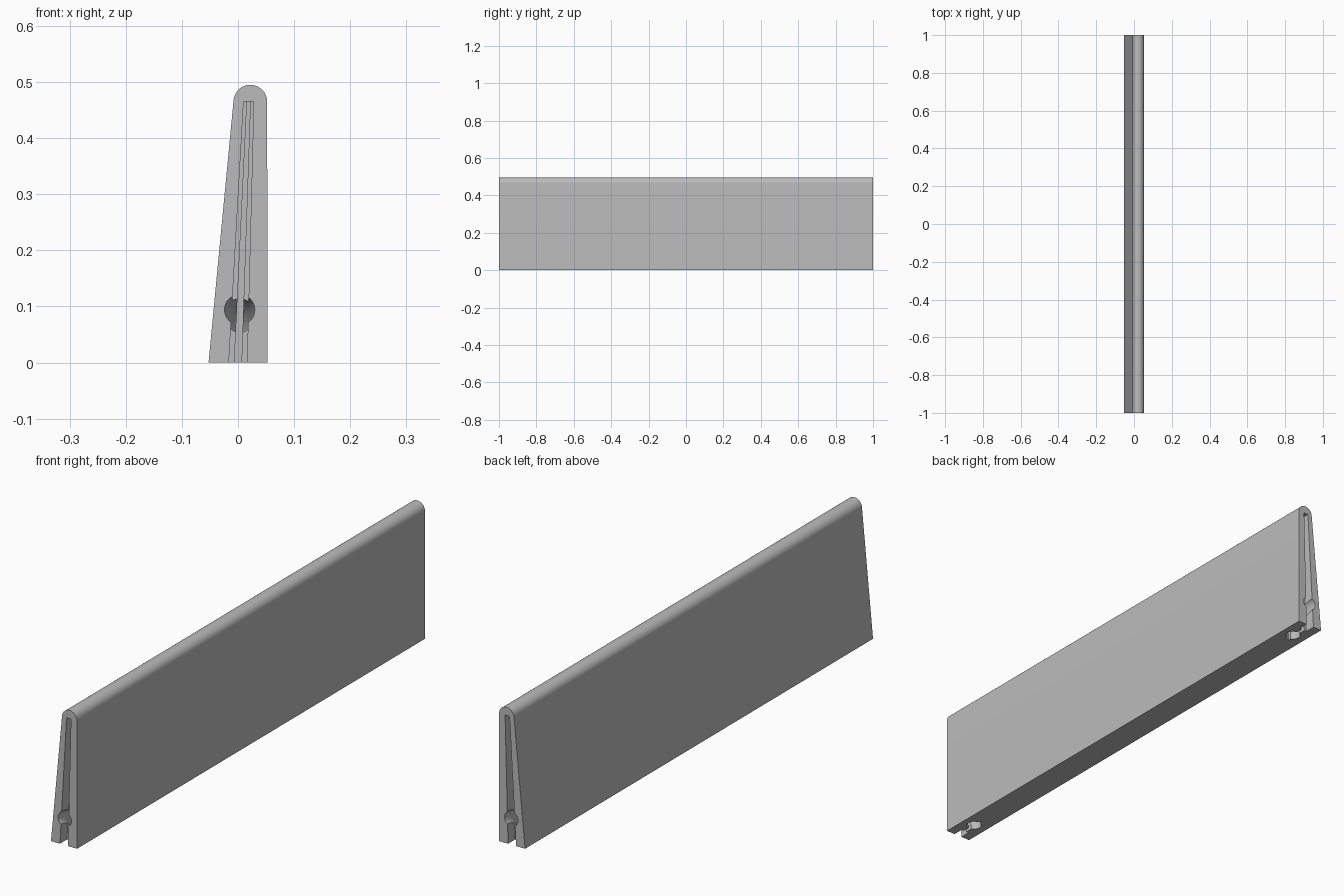
import bpy, bmesh, math

cube = bpy.data.objects.get("Cube")
if cube:
    bpy.data.objects.remove(cube, do_unlink=True)

mat = bpy.data.materials.new("plain grey")
mat.use_nodes = True
grey = (0.5, 0.5, 0.5, 1)
mat.diffuse_color = grey
mat.node_tree.nodes["Principled BSDF"].inputs["Base Color"].default_value = grey


def extrude(name, outline, y0, y1):
    """Prism with an (x, z) outline running from y0 to y1."""
    bm = bmesh.new()
    face = bm.faces.new([bm.verts.new((x, y0, z)) for x, z in outline])
    new = bmesh.ops.extrude_face_region(bm, geom=[face])["geom"]
    bmesh.ops.translate(bm, vec=(0, y1 - y0, 0),
                        verts=[v for v in new if isinstance(v, bmesh.types.BMVert)])
    bmesh.ops.recalc_face_normals(bm, faces=bm.faces)
    mesh = bpy.data.meshes.new(name)
    bm.to_mesh(mesh)
    bm.free()
    mesh.materials.append(mat)
    ob = bpy.data.objects.new(name, mesh)
    bpy.context.collection.objects.link(ob)
    return ob


# Wedge-shaped panel with a rounded top edge
top_x, top_z, radius = 0.022, 0.465, 0.03
start, end, steps = 0, math.pi - 0.095, 24
outline = [(-0.0525, 0), (0.0525, 0)]
for i in range(steps + 1):
    a = start + (end - start) * i / steps
    outline.append((top_x + radius * math.cos(a), top_z + radius * math.sin(a)))
panel = extrude("wedge_panel", outline, -1, 1)

# Cutters: a stepped tapering slot and a curved channel at each end
cutters = []
for side in (-1, 1):
    for name, low, high, depth in (("wide_slot", 0.0165, 0.009, 0.04),
                                   ("narrow_slot", 0.0065, 0.003, 0.13)):
        # continue the slot a little below the base
        slot = [(-0.001 - low, -0.02), (-0.001 + low, -0.02),
                (0.019 + high, top_z), (0.019 - high, top_z)]
        cutters.append(extrude(name + "_cutter", slot,
                               side * 1.05, side * (1 - depth)))
    bpy.ops.mesh.primitive_torus_add(location=(0.003, side, 0),
                                     rotation=(0, math.pi / 2, 0),
                                     major_radius=0.094, minor_radius=0.027,
                                     major_segments=64, minor_segments=32)
    channel = bpy.context.object
    channel.name = "curved_channel_cutter"
    channel.data.materials.append(mat)
    cutters.append(channel)

bpy.ops.object.select_all(action='DESELECT')
bpy.context.view_layer.objects.active = panel
panel.select_set(True)
for cutter in cutters:
    cutter.hide_render = True
    mod = panel.modifiers.new("cut", 'BOOLEAN')
    mod.operation = 'DIFFERENCE'
    mod.solver = 'EXACT'
    mod.object = cutter
    bpy.ops.object.modifier_apply(modifier=mod.name)
for cutter in cutters:
    bpy.data.objects.remove(cutter, do_unlink=True)

bpy.ops.object.shade_smooth_by_angle(angle=math.radians(30))
